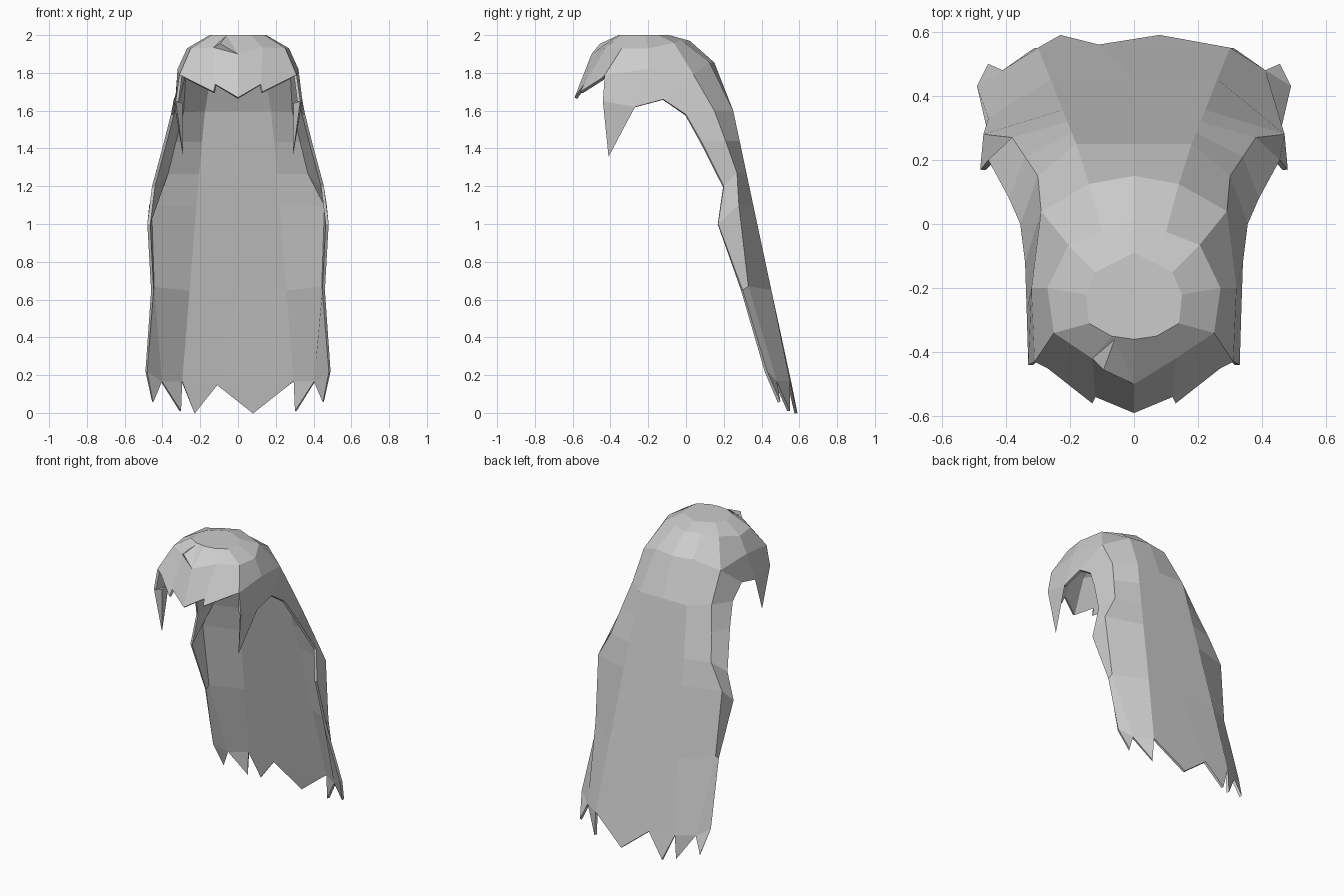
import bpy, bmesh

if "Cube" in bpy.data.objects:
    bpy.data.objects.remove(bpy.data.objects["Cube"])


def build(name, right_faces, extra_faces, thickness):
    """Mirror right-hand faces across x, add the one-off faces, give thickness."""
    bm = bmesh.new()
    cache = {}

    def vert(p):
        key = tuple(round(c, 3) + 0.0 for c in p)
        if key not in cache:
            cache[key] = bm.verts.new(key)
        return cache[key]

    def face(pts):
        vs = list(dict.fromkeys(vert(p) for p in pts))
        if len(vs) > 2 and not bm.faces.get(vs):
            bm.faces.new(vs)

    for f in right_faces:
        face(f)
        face([(-x, y, z) for x, y, z in reversed(f)])
    for f in extra_faces:
        face(f)
    bmesh.ops.recalc_face_normals(bm, faces=bm.faces)
    if thickness:  # open shell: make sure the crown faces up
        top = max(bm.faces, key=lambda f: f.calc_center_median().z)
        if top.normal.z < 0:
            bmesh.ops.reverse_faces(bm, faces=bm.faces)
    me = bpy.data.meshes.new(name)
    bm.to_mesh(me)
    bm.free()
    ob = bpy.data.objects.new(name, me)
    bpy.context.collection.objects.link(ob)
    if thickness:
        mod = ob.modifiers.new("thickness", 'SOLIDIFY')
        mod.thickness = thickness
        mod.offset = -1
    return ob


def strips(a, b):
    """Quads between two equally long rows of points."""
    return [[a[i], b[i], b[i + 1], a[i + 1]] for i in range(len(a) - 1)]


# Crown rings, right half, front centre round to back centre
crown = [(0, -.36, 2), (.07, -.35, 2), (.14, -.31, 2), (.15, -.22, 2),
         (.12, -.15, 2), (.06, -.12, 2), (0, -.09, 2)]
upper = [(0, -.5, 1.9), (.13, -.42, 1.935), (.25, -.34, 1.93), (.27, -.2, 1.93),
         (.205, -.065, 1.96), (.1, -.025, 1.97), (0, .02, 1.97)]
brow = [(0, -.59, 1.67), (.12, -.54, 1.74), (.31, -.43, 1.79), (.32, -.2, 1.82),
        (.29, .04, 1.79), (.14, .125, 1.855), (0, .15, 1.855)]
faces = strips(crown, upper)
skull = strips(upper, brow)
del skull[1]
faces += skull

# Jagged fringe
faces.append([upper[1], brow[1], (.13, -.56, 1.70), (.27, -.45, 1.77), brow[2], upper[2]])

# Temples
lock_root, ear, behind = (.33, -.44, 1.65), (.335, -.27, 1.62), (.34, -.12, 1.66)

# Long back: each row is front edge, crease, back edge, back centre
back = [
    [behind, brow[4], brow[5], brow[6]],
    [(.355, 0, 1.58), (.30, .15, 1.6), (.18, .25, 1.6), (0, .25, 1.6)],
    [(.39, .08, 1.44), (.34, .21, 1.44), (.194, .284, 1.44), (0, .284, 1.44)],
    [(.455, .2, 1.2), (.38, .27, 1.27), (.208, .32, 1.27), (0, .32, 1.27)],
    [(.48, .17, 1.0), (.47, .28, 1.1), (.223, .356, 1.1), (0, .356, 1.1)],
    [(.46, .3, .65), (.455, .33, .67), (.26, .452, .65), (0, .452, .65)],
]
for a, b in zip(back, back[1:]):
    faces += strips(a, b)
faces += [[brow[2], lock_root, ear, brow[3]], [brow[3], ear, behind, brow[4]]]

# Ragged ends at the sides
edge, crease, corner = (.49, .43, .22), (.41, .48, .17), (.30, .55, .17)
last = back[-1]
faces += [[last[0], edge, crease, last[1]], [last[1], crease, corner, last[2]],
          [edge, (.455, .5, .06), crease], [crease, (.31, .55, .01), corner]]

# Lopsided ragged ends at the back, and the flat crown
mid = (-.11, .56, .15)
left = lambda p: (-p[0], p[1], p[2])
extra = [[last[2], corner, mid, last[3]], [left(last[2]), last[3], mid, left(corner)],
         [corner, (.08, .59, 0), mid], [mid, (-.23, .59, 0), left(corner)],
         crown + [left(p) for p in reversed(crown[1:-1])]]
build("hair_shell", faces, extra, .016)

# Pointed locks in front of the ears
tip, inner = (.29, -.41, 1.355), (.295, -.40, 1.64)
build("side_locks", [[lock_root, tip, ear], [lock_root, inner, tip],
                     [inner, ear, tip], [lock_root, ear, inner]], [], 0)

# Small raised tuft above the fringe
a, b, c, d = (-.13, -.42, 1.935), (-.06, -.36, 1.998), (0, -.5, 1.9), (-.095, -.455, 1.955)
build("front_tuft", [], [[a, d, b], [b, d, c], [c, d, a], [a, b, c]], 0)
